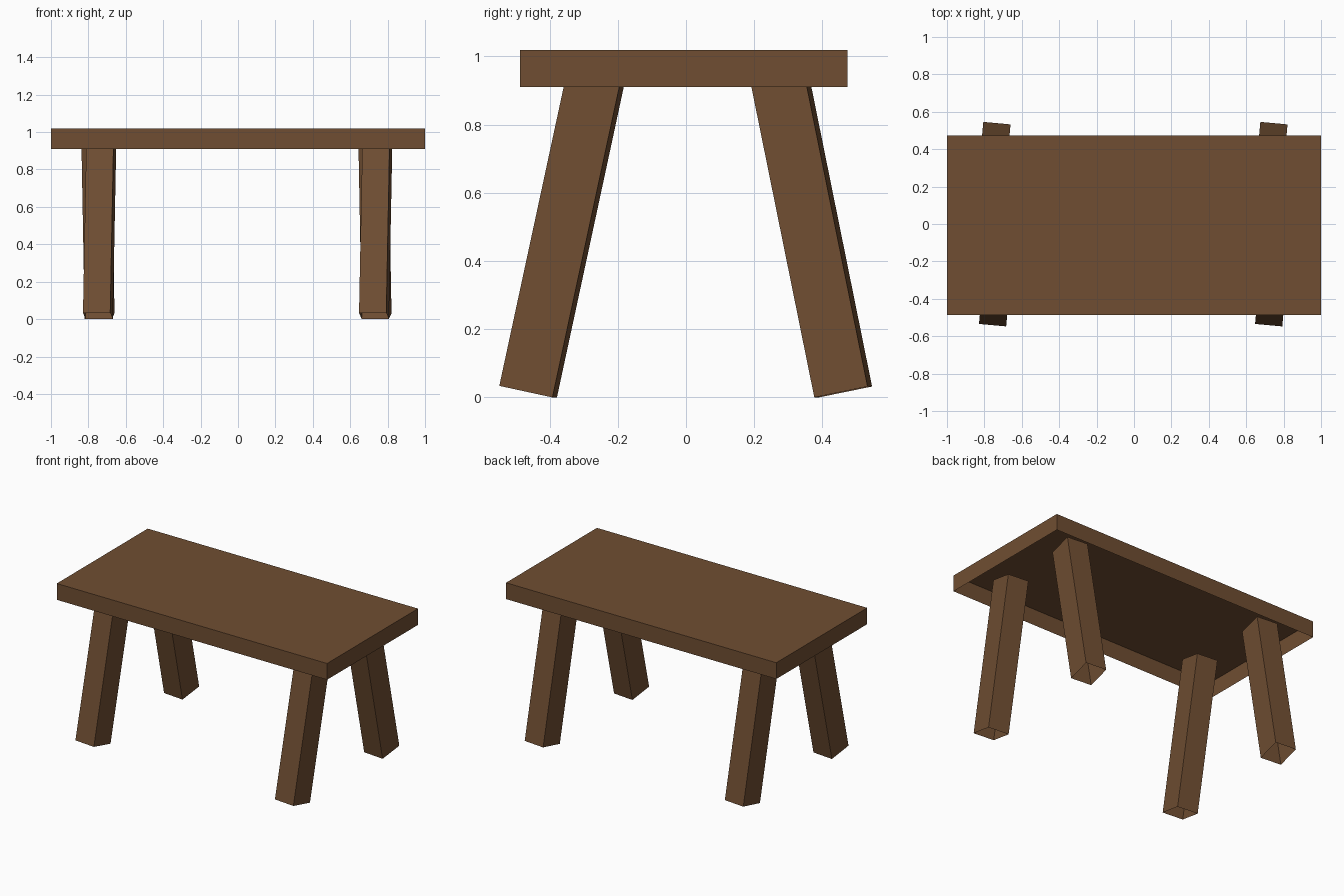
import bpy, bmesh, math
from mathutils import Matrix, Vector

if "Cube" in bpy.data.objects:
    bpy.data.objects.remove(bpy.data.objects["Cube"])

wood = bpy.data.materials.new("brown wood")
wood.diffuse_color = (0.162, 0.076, 0.032, 1)
wood.use_nodes = True
wood.node_tree.nodes["Principled BSDF"].inputs["Base Color"].default_value = wood.diffuse_color


def open_box(name, size, matrix, open_top=False):
    """Box standing on its local origin, with no bottom (and optionally no top)."""
    bm = bmesh.new()
    bmesh.ops.create_cube(bm, size=1)
    for v in bm.verts:
        v.co = Vector((v.co.x * size[0], v.co.y * size[1], (v.co.z + 0.5) * size[2]))
    bm.normal_update()
    gone = [f for f in bm.faces
            if f.normal.z < -0.5 or (open_top and f.normal.z > 0.5)]
    bmesh.ops.delete(bm, geom=gone, context='FACES')
    bm.transform(matrix)
    me = bpy.data.meshes.new(name)
    bm.to_mesh(me)
    bm.free()
    me.materials.append(wood)
    ob = bpy.data.objects.new(name, me)
    bpy.context.collection.objects.link(ob)
    return ob


# Table top: a hollow slab, open underneath
open_box("table_top", (2.0, 0.961, 0.109), Matrix.Translation((0, -0.0065, 0.91)))

# Splayed legs, slightly twisted, ending inside the hollow top
WIDTH, DEPTH, LENGTH = 0.146, 0.16, 0.982
legs = [
    ("front_left_leg", -0.749, -0.463, -12.2),
    ("front_right_leg", 0.727, -0.463, -12.2),
    ("back_left_leg", -0.740, 0.461, 11.5),
    ("back_right_leg", 0.741, 0.461, 11.5),
]
for name, x, y, lean in legs:
    a = math.radians(lean)
    z = DEPTH / 2 * math.sin(abs(a))  # lowest edge touches the ground
    m = (Matrix.Translation((x, y, z))
         @ Matrix.Rotation(math.radians(-5.2), 4, 'Z')
         @ Matrix.Rotation(a, 4, 'X'))
    open_box(name, (WIDTH, DEPTH, LENGTH), m, open_top=True)
